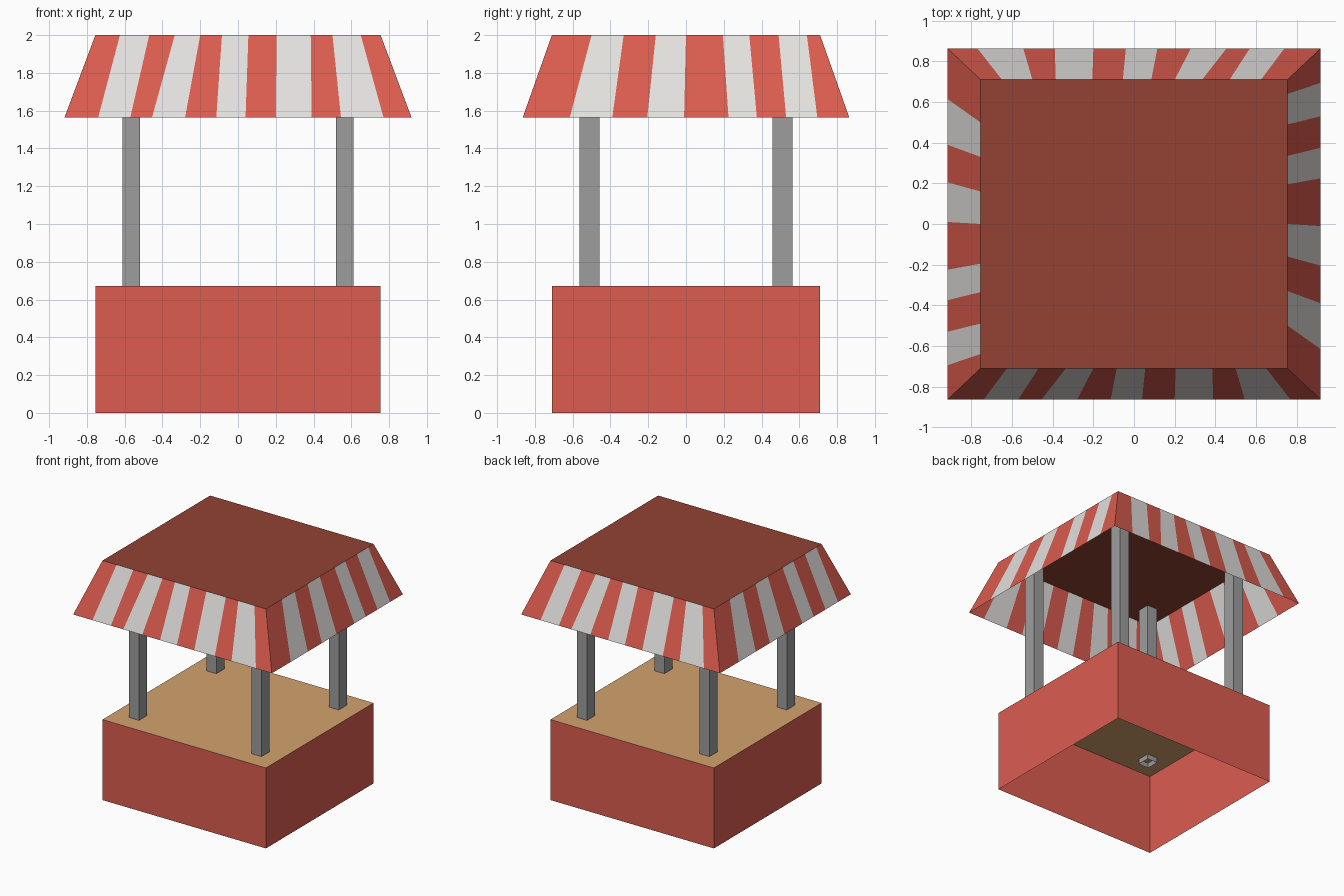
import bpy, bmesh

if "Cube" in bpy.data.objects:
    bpy.data.objects.remove(bpy.data.objects["Cube"])

def material(name, rgb):
    lin = [((c / 255 + 0.055) / 1.055) ** 2.4 for c in rgb]
    m = bpy.data.materials.new(name)
    m.diffuse_color = (*lin, 1)
    m.use_nodes = True
    m.node_tree.nodes["Principled BSDF"].inputs["Base Color"].default_value = m.diffuse_color
    return m

RED = material("stall red", (220, 92, 79))
WHITE = material("awning white", (228, 226, 223))
ROOF = material("roof dark red", (147, 66, 51))
TAN = material("counter tan", (212, 163, 111))
GREY = material("post grey", (157, 157, 157))

def make(name, mats, build):
    bm = bmesh.new()
    build(bm)
    me = bpy.data.meshes.new(name)
    bm.to_mesh(me)
    bm.free()
    for m in mats:
        me.materials.append(m)
    ob = bpy.data.objects.new(name, me)
    bpy.context.collection.objects.link(ob)
    return ob

def quad(bm, pts, mat=0):
    f = bm.faces.new([bm.verts.new(p) for p in pts])
    f.material_index = mat

def rect(x, y, z):
    return [(-x, -y, z), (x, -y, z), (x, y, z), (-x, y, z)]

def walls(bm, x, y, z0, z1, cx=0, cy=0):
    lo, hi = [[(cx + a, cy + b, c) for a, b, c in rect(x, y, z)] for z in (z0, z1)]
    for i in range(4):
        j = (i + 1) % 4
        quad(bm, [lo[i], lo[j], hi[j], hi[i]])

HX, HY = 0.755, 0.71      # base and roof half sizes
RX, RY = 0.918, 0.864     # awning rim half sizes
TOP, RIM, COUNTER = 2.0, 1.565, 0.672

# open-bottomed base, counter and flat roof
make("stall_base", [RED], lambda bm: walls(bm, HX, HY, 0, COUNTER))
make("counter_top", [TAN], lambda bm: quad(bm, rect(HX, HY, COUNTER)))
make("flat_roof", [ROOF], lambda bm: quad(bm, rect(HX, HY, TOP)))

# four open square posts that poke slightly through the counter
for sx, nx in ((-1, "left"), (1, "right")):
    for sy, ny in ((-1, "front"), (1, "back")):
        make(f"{ny}_{nx}_post", [GREY],
             lambda bm: walls(bm, 0.046, 0.053, 0.63, 1.985, sx * 0.566, sy * 0.51))

# uneven awning stripes: edge positions along the top and the rim
FRONT_TOP = [-HX, -.625, -.47, -.335, -.20, -.085, .055, .205, .385, .50, .65, HX]
FRONT_RIM = [-RX, -.74, -.57, -.455, -.28, -.115, .04, .20, .39, .545, .77, RX]
SIDE_TOP = [-HY, -.50, -.33, -.16, 0, .195, .335, .49, .64, HY]
SIDE_RIM = [-RY, -.615, -.39, -.205, -.01, .225, .375, .53, .695, RY]

def awning(bm):
    for s in (1, -1):     # opposite sides are half-turn copies
        for i in range(len(FRONT_TOP) - 1):
            a, b, c, d = FRONT_RIM[i], FRONT_RIM[i + 1], FRONT_TOP[i + 1], FRONT_TOP[i]
            quad(bm, [(s * a, -s * RY, RIM), (s * b, -s * RY, RIM),
                      (s * c, -s * HY, TOP), (s * d, -s * HY, TOP)], i % 2)
        for i in range(len(SIDE_TOP) - 1):
            a, b, c, d = SIDE_RIM[i], SIDE_RIM[i + 1], SIDE_TOP[i + 1], SIDE_TOP[i]
            quad(bm, [(s * RX, s * a, RIM), (s * RX, s * b, RIM),
                      (s * HX, s * c, TOP), (s * HX, s * d, TOP)], i % 2)
    bmesh.ops.remove_doubles(bm, verts=bm.verts, dist=0.0005)

make("striped_awning", [RED, WHITE], awning)
